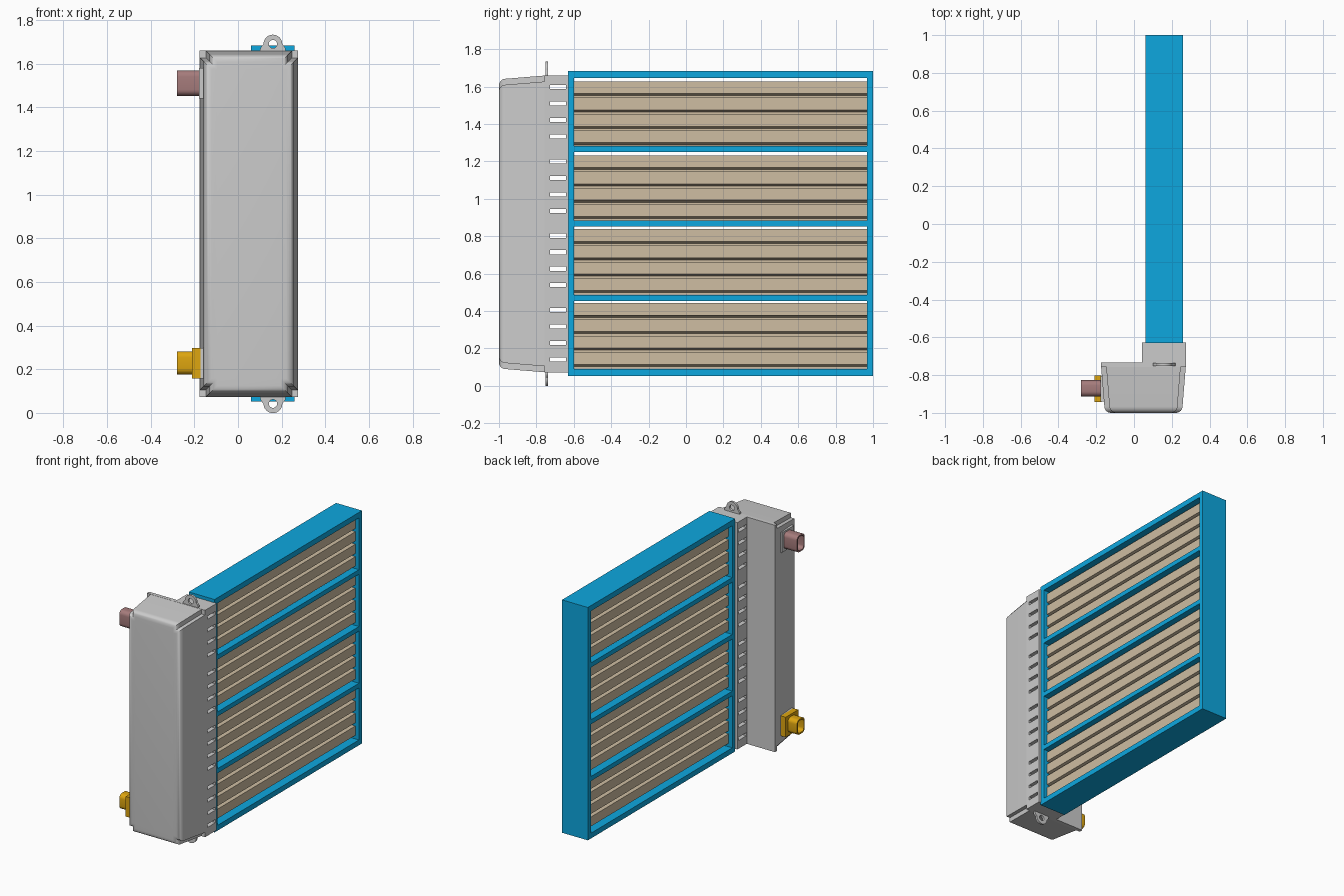
import bpy, bmesh, math
from mathutils import Vector

if "Cube" in bpy.data.objects:
    bpy.data.objects.remove(bpy.data.objects["Cube"])


def material(name, rgb):
    m = bpy.data.materials.new(name)
    m.diffuse_color = (*rgb, 1)
    m.use_nodes = True
    m.node_tree.nodes["Principled BSDF"].inputs["Base Color"].default_value = m.diffuse_color
    return m


BLUE = material("blue", (0.004, 0.39, 0.74))
TAN = material("tan", (0.62, 0.51, 0.36))
PINK = material("pink", (0.38, 0.2, 0.2))
YELLOW = material("yellow", (0.73, 0.38, 0.005))


def finish(name, bm, mat=None, smooth=False):
    bmesh.ops.recalc_face_normals(bm, faces=bm.faces)
    me = bpy.data.meshes.new(name)
    bm.to_mesh(me)
    bm.free()
    ob = bpy.data.objects.new(name, me)
    bpy.context.collection.objects.link(ob)
    if mat:
        me.materials.append(mat)
    if smooth:
        bpy.ops.object.select_all(action='DESELECT')
        ob.select_set(True)
        bpy.context.view_layer.objects.active = ob
        bpy.ops.object.shade_smooth_by_angle(angle=math.radians(35))
    return ob


def add_box(bm, x0, x1, y0, y1, z0, z1):
    vs = bmesh.ops.create_cube(bm, size=1)["verts"]
    for v in vs:
        v.co = Vector(((x0 + x1) / 2 + v.co.x * (x1 - x0),
                       (y0 + y1) / 2 + v.co.y * (y1 - y0),
                       (z0 + z1) / 2 + v.co.z * (z1 - z0)))


def boxes(name, dims, mat=None):
    bm = bmesh.new()
    for d in dims:
        add_box(bm, *d)
    return finish(name, bm, mat)


def loft(bm, rings, closed=False, caps=True):
    """Bridge equal-length point rings; closed joins last ring to first."""
    vr = [[bm.verts.new(p) for p in r] for r in rings]
    n = len(vr[0])
    pairs = list(zip(vr, vr[1:])) + ([(vr[-1], vr[0])] if closed else [])
    for a, b in pairs:
        for i in range(n):
            j = (i + 1) % n
            bm.faces.new((a[i], a[j], b[j], b[i]))
    if caps and not closed:
        bm.faces.new(vr[0])
        bm.faces.new(vr[-1])


# Blue frame with three dividers
X0, X1 = 0.06, 0.26
rails = [(0.053, 0.09), (0.455, 0.487), (0.852, 0.884), (1.25, 1.282), (1.645, 1.683)]
boxes("frame", [(X0, X1, -0.63, -0.598, 0.053, 1.683), (X0, X1, 0.967, 1.0, 0.053, 1.683)]
      + [(X0, X1, -0.598, 0.967, a, b) for a, b in rails], BLUE)

# Four stacks of louvre slats, each a stepped profile run along y
for s in range(4):
    z0, pitch = 0.093 + 0.395 * s, 0.0875
    side = []
    for k in range(4):
        z = z0 + k * pitch
        side += [(0.03, z), (0.03, z + 0.011), (0.072, z + 0.022), (0.072, z + pitch)]
    prof = side + [(-x, z) for x, z in reversed(side)]
    bm = bmesh.new()
    loft(bm, [[(0.16 + x, y, z) for x, z in prof] for y in (-0.598, 0.967)])
    finish(f"slat_stack_{s + 1}", bm, TAN)

# Tank: tapered, notched corners, rounded front
CX, CZ = 0.05, 0.866


def tank_ring(y, hx, hz, nx=0.027, nz=0.032):
    q = [(hx, hz - nz), (hx - nx, hz - nz), (hx - nx, hz)]
    pts = q + [(-x, z) for x, z in reversed(q)]
    pts += [(-x, -z) for x, z in pts]
    return [(CX + x, y, CZ + z) for x, z in pts]


rings = [tank_ring(-0.745, 0.225, 0.794)]
for i in range(7):
    t = math.pi / 2 * i / 6
    inset = 0.035 * (1 - math.cos(t))
    rings.append(tank_ring(-0.965 - 0.035 * math.sin(t), 0.207 - inset, 0.776 - inset))
bm = bmesh.new()
loft(bm, rings)
finish("tank", bm, smooth=True)

# Full rectangular lip behind the tank
boxes("tank_lip", [(-0.176, 0.275, -0.757, -0.732, 0.072, 1.66)])

# Neck joining tank and frame, with slots cut right through
neck = boxes("neck", [(0.042, 0.275, -0.732, -0.628, 0.072, 1.66)])
slots = []
for s in range(4):
    for k in range(4):
        z = 0.141 + 0.3975 * s + 0.088 * k
        slots.append((0, 0.32, -0.728, -0.642, z - 0.011, z + 0.011))
cutter = boxes("slot_cutter", slots)
cutter.hide_render = True
mod = neck.modifiers.new("slots", 'BOOLEAN')
mod.operation, mod.solver, mod.object = 'DIFFERENCE', 'EXACT', cutter
bpy.context.view_layer.objects.active = neck
bpy.ops.object.modifier_apply(modifier="slots")
bpy.data.objects.remove(cutter)


# Mounting lugs, top and mirrored bottom
def lug(name, flip):
    n = 32
    outer, hole = [], []
    for i in range(n):
        a = 2 * math.pi * i / n
        c, s = math.cos(a), math.sin(a)
        hole.append((0.019 * c, 0.019 * s))
        if s >= 0:
            outer.append((0.043 * c, 0.043 * s))
        else:
            # flared foot running down to the tank
            outer.append((c * (0.043 - 0.05 * s) if -s < 0.75 else 0.11 * c, 0.05 * s))
    bm = bmesh.new()

    def ring(pts, y):
        return [(0.16 + x, y, CZ + flip * (1.690 - CZ + z)) for x, z in pts]
    ya, yb = -0.752, -0.737
    loft(bm, [ring(outer, ya), ring(outer, yb), ring(hole, yb), ring(hole, ya)], closed=True)
    finish(name, bm, smooth=True)


lug("lug_top", 1)
lug("lug_bottom", -1)


# Hollow rounded ports on the -x side
def rounded(hy, hz, r, n=5):
    pts = []
    for k, (sy, sz) in enumerate([(1, 1), (-1, 1), (-1, -1), (1, -1)]):
        for i in range(n + 1):
            a = math.pi / 2 * (k + i / n)
            pts.append((sy * (hy - r) + r * math.cos(a), sz * (hz - r) + r * math.sin(a)))
    return pts


def port(name, zc, hz, mat):
    bm = bmesh.new()
    out, inn = rounded(0.043, hz, 0.028), rounded(0.033, hz - 0.01, 0.02)

    def ring(pts, x):
        return [(x, -0.87 + y, zc + z) for y, z in pts]
    loft(bm, [ring(out, -0.165), ring(out, -0.28), ring(inn, -0.28), ring(inn, -0.175)])
    finish(name, bm, mat, smooth=True)


port("upper_port", 1.511, 0.058, PINK)
port("lower_port", 0.229, 0.053, YELLOW)
boxes("lower_port_flange", [(-0.21, -0.172, -0.942, -0.803, 0.158, 0.298)], YELLOW)
boxes("port_pads", [(-0.178, -0.15, -0.94, -0.805, 1.44, 1.58),
                    (-0.178, -0.15, -0.94, -0.805, 0.158, 0.298)])
